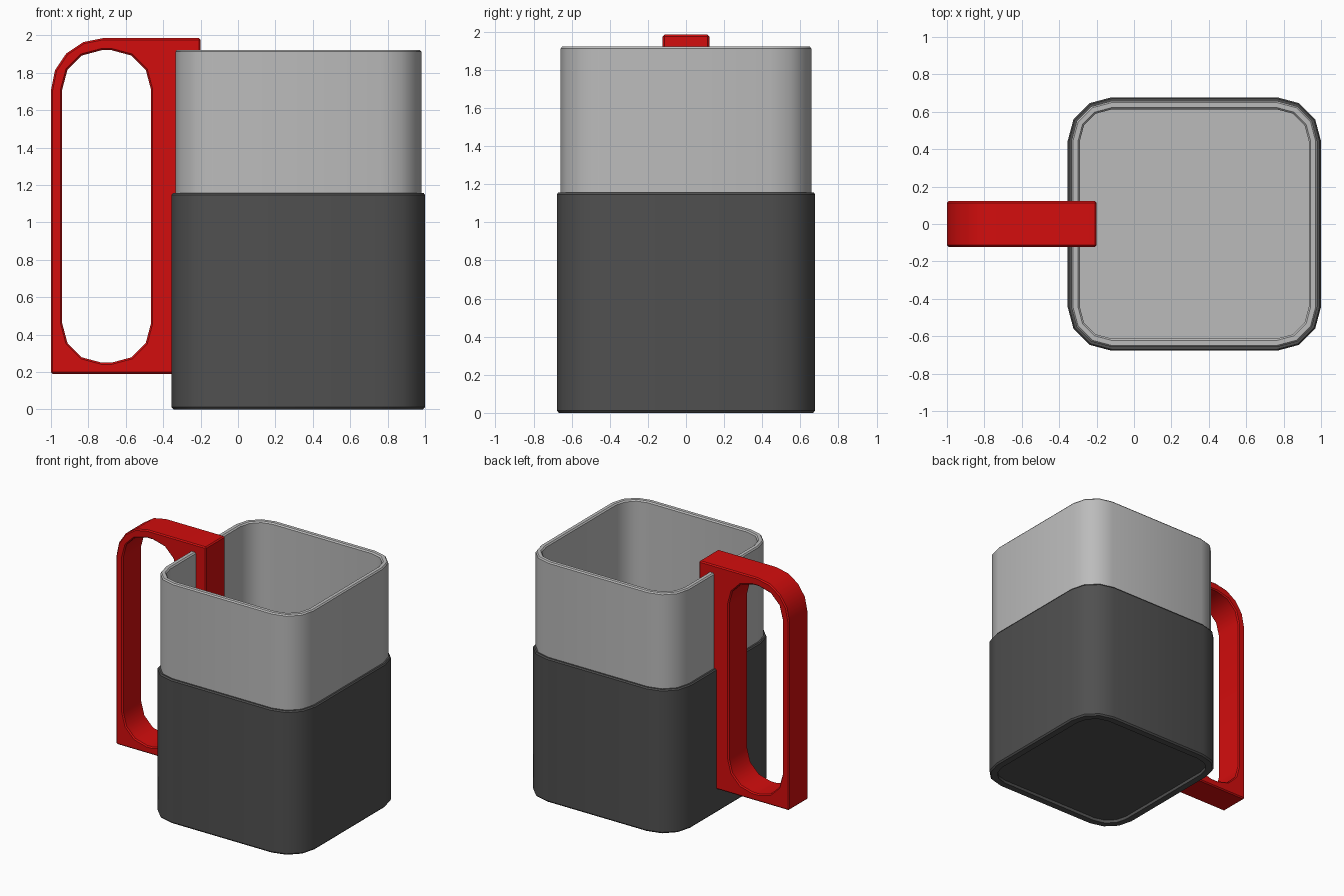
import bpy, bmesh, math

if "Cube" in bpy.data.objects:
    bpy.data.objects.remove(bpy.data.objects["Cube"])

CUP_X = 0.3225      # centre of the cup body


def material(name, rgb):
    m = bpy.data.materials.new(name)
    m.diffuse_color = (*rgb, 1)
    m.use_nodes = True
    m.node_tree.nodes["Principled BSDF"].inputs["Base Color"].default_value = m.diffuse_color
    return m


def rounded_rect(x0, x1, y0, y1, radii, segs):
    """Outline, corners in order: upper right, upper left, lower left, lower right."""
    pts = []
    corners = [(x1, y1, -1, -1), (x0, y1, 1, -1), (x0, y0, 1, 1), (x1, y0, -1, 1)]
    for i, ((cx, cy, sx, sy), r) in enumerate(zip(corners, radii)):
        if r == 0:
            pts.append((cx, cy))
            continue
        for k in range(segs + 1):
            a = math.pi / 2 * (i + k / segs)
            pts.append((cx + sx * r + r * math.cos(a), cy + sy * r + r * math.sin(a)))
    return pts


def finish(bm, name, mat, angle=35):
    bmesh.ops.recalc_face_normals(bm, faces=bm.faces)
    mesh = bpy.data.meshes.new(name)
    bm.to_mesh(mesh)
    bm.free()
    mesh.materials.append(mat)
    ob = bpy.data.objects.new(name, mesh)
    bpy.context.collection.objects.link(ob)
    bpy.ops.object.select_all(action='DESELECT')
    ob.select_set(True)
    bpy.context.view_layer.objects.active = ob
    bpy.ops.object.shade_smooth_by_angle(angle=math.radians(angle))
    return ob


def loft(name, rings, mat):
    """Stack of rounded squares (half size, z), capped at both ends."""
    bm = bmesh.new()
    loops = []
    for h, z in rings:
        pts = rounded_rect(CUP_X - h, CUP_X + h, -h, h, [h - 0.4425] * 4, 3)
        loops.append([bm.verts.new((x, y, z)) for x, y in pts])
    n = len(loops[0])
    for a, b in zip(loops, loops[1:]):
        for i in range(n):
            j = (i + 1) % n
            bm.faces.new((a[i], a[j], b[j], b[i]))
    bm.faces.new(loops[0])
    bm.faces.new(loops[-1])
    return finish(bm, name, mat)


grey = material("light grey", (0.50, 0.50, 0.50))
dark = material("dark grey", (0.08, 0.08, 0.08))
red = material("red", (0.65, 0.004, 0.004))

# Dark outer sleeve with a shallow recess underneath
loft("sleeve", [(0.615, 0.025), (0.615, 0.0), (0.667, 0.0), (0.6775, 0.012),
                (0.6775, 1.147), (0.670, 1.157), (0.652, 1.157), (0.652, 0.04)], dark)

# Light hollow cup
loft("cup", [(0.6575, 0.05), (0.6575, 1.912), (0.649, 1.922), (0.622, 1.922),
             (0.6125, 1.912), (0.6125, 0.09)], grey)

# Handle: flat slab with a rounded opening, passing through the cup wall
bm = bmesh.new()
outer = rounded_rect(-1.0, -0.20, 0.19, 1.985, [0, 0.28, 0, 0], 4)
hole = rounded_rect(-0.94, -0.465, 0.25, 1.92, [0.21] * 4, 3)
edges = []
for pts in (outer, hole):
    vs = [bm.verts.new((x, -0.122, z)) for x, z in pts]
    edges += [bm.edges.new((vs[i], vs[(i + 1) % len(vs)])) for i in range(len(vs))]
bmesh.ops.triangle_fill(bm, edges=edges, use_beauty=True)
geom = bmesh.ops.extrude_face_region(bm, geom=bm.faces[:])["geom"]
bmesh.ops.translate(bm, vec=(0, 0.244, 0),
                    verts=[g for g in geom if isinstance(g, bmesh.types.BMVert)])
bmesh.ops.recalc_face_normals(bm, faces=bm.faces)
sharp = [e for e in bm.edges if e.calc_face_angle(0) > math.radians(50)]
bmesh.ops.bevel(bm, geom=sharp, offset=0.009, segments=1, affect='EDGES')
finish(bm, "handle", red)
